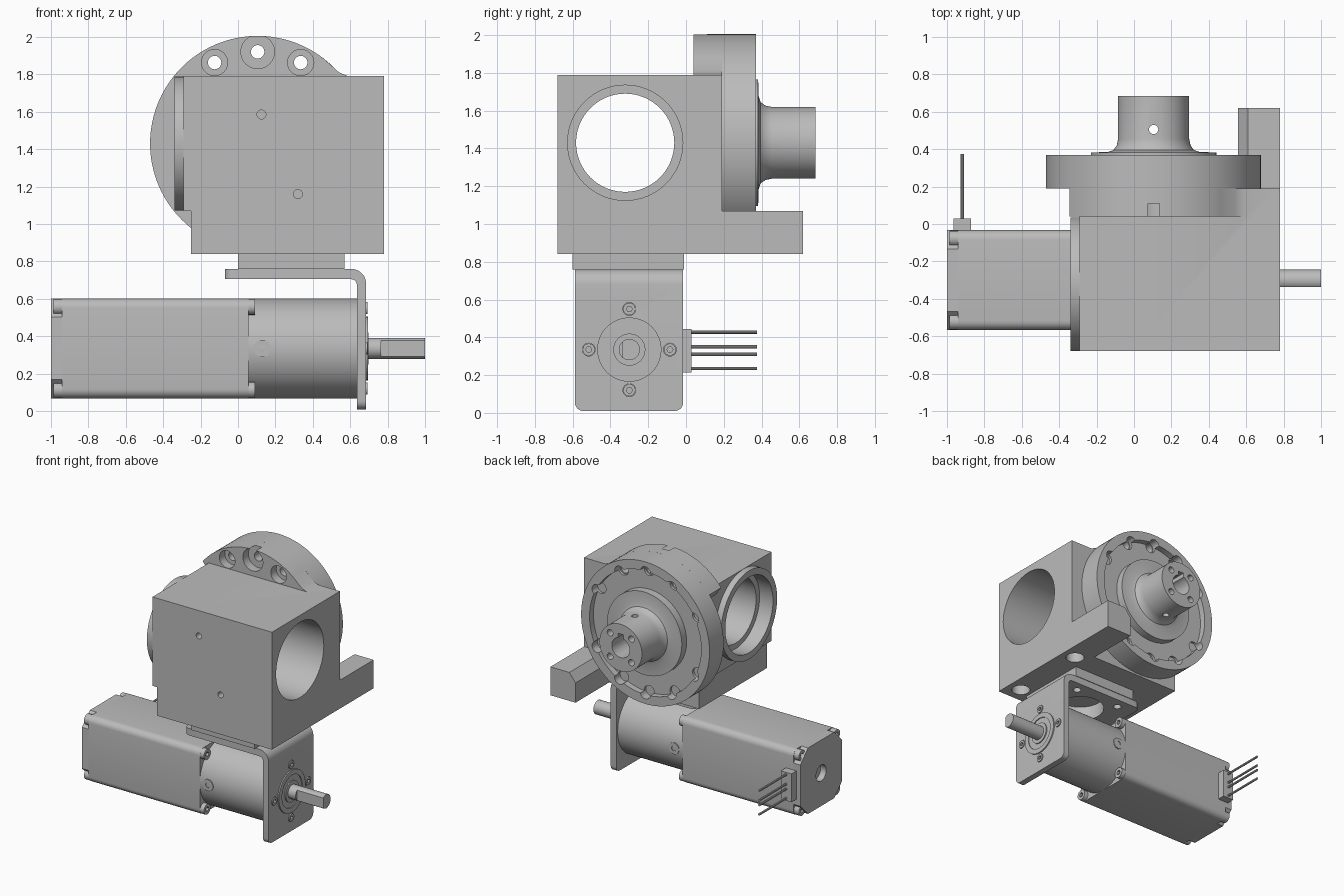
import bpy, bmesh, math
from mathutils import Vector

if "Cube" in bpy.data.objects:
    bpy.data.objects.remove(bpy.data.objects["Cube"], do_unlink=True)

metal = bpy.data.materials.new("plain_grey_metal")
metal.use_nodes = True
metal.diffuse_color = (0.5, 0.5, 0.5, 1)
metal.node_tree.nodes["Principled BSDF"].inputs["Base Color"].default_value = (0.5, 0.5, 0.5, 1)


def finish(name, bm):
    bmesh.ops.recalc_face_normals(bm, faces=bm.faces)
    mesh = bpy.data.meshes.new(name)
    bm.to_mesh(mesh)
    bm.free()
    mesh.materials.append(metal)
    ob = bpy.data.objects.new(name, mesh)
    bpy.context.collection.objects.link(ob)
    return ob


def place(axis, u, v, w):
    """Cross-section point (u, v) at height w along the axis."""
    return {"x": (w, u, v), "y": (u, w, v), "z": (u, v, w)}[axis]


def prism(name, axis, pts, a, b):
    bm = bmesh.new()
    lo = [bm.verts.new(place(axis, u, v, a)) for u, v in pts]
    hi = [bm.verts.new(place(axis, u, v, b)) for u, v in pts]
    bm.faces.new(lo)
    bm.faces.new(hi)
    for i in range(len(pts)):
        j = (i + 1) % len(pts)
        bm.faces.new((lo[i], lo[j], hi[j], hi[i]))
    return finish(name, bm)


def arc(cu, cv, r, start, end, n):
    angles = [math.radians(start + (end - start) * i / n) for i in range(n + 1)]
    return [(cu + r * math.cos(t), cv + r * math.sin(t)) for t in angles]


def cyl(name, axis, u, v, r, a, b, n=32):
    return prism(name, axis, arc(u, v, r, 0, 360, n)[:-1], a, b)


def box(name, x, y, z):
    return prism(name, "z", [(x[0], y[0]), (x[1], y[0]), (x[1], y[1]), (x[0], y[1])], *z)


def rounded(u0, u1, v0, v1, r, n=6):
    return (arc(u1 - r, v1 - r, r, 0, 90, n) + arc(u0 + r, v1 - r, r, 90, 180, n)
            + arc(u0 + r, v0 + r, r, 180, 270, n) + arc(u1 - r, v0 + r, r, 270, 360, n))


def boolean(ob, other, operation="DIFFERENCE"):
    mod = ob.modifiers.new("boolean", "BOOLEAN")
    mod.operation = operation
    mod.solver = "EXACT"
    mod.object = other
    bpy.context.view_layer.objects.active = ob
    bpy.ops.object.modifier_apply(modifier=mod.name)
    bpy.data.objects.remove(other, do_unlink=True)


def drill(ob, axis, u, v, r, a, b, n=24):
    boolean(ob, cyl("drill", axis, u, v, r, a, b, n))


GX, GZ, GR = 0.105, 1.43, 0.575      # output wheel centre and radius
BY = -0.322                          # main bore centre
MY, MZ, MH = -0.3, 0.335, 0.267      # motor axis and half width

# Main housing, with mounting foot, bore flange and wheel backing
housing = box("gear_housing", (-0.25, 0.78), (-0.68, 0.19), (0.84, 1.79))
boolean(housing, box("side", (-0.29, 0), (-0.68, 0.19), (1.07, 1.79)), "UNION")
foot = prism("foot", "y", [(0.555, 0.84), (0.78, 0.84), (0.78, 1.07), (0.61, 1.07), (0.555, 1.0)], 0, 0.62)
boolean(housing, foot, "UNION")
boolean(housing, cyl("flange", "x", BY, GZ, 0.358, -0.34, 0, 64), "UNION")
backing = [(-0.2, 1.6), (0.5, 1.6), (0.6, 1.785), (0.54, 1.81)] + arc(GX, GZ, GR, 52, 141.3, 32)
boolean(housing, prism("backing", "y", backing, 0.04, 0.19), "UNION")

# Stepped bore, screw holes and mounting holes
drill(housing, "x", BY, GZ, 0.26, -0.5, 1, 64)
drill(housing, "x", BY, GZ, 0.305, -0.5, -0.22, 64)
drill(housing, "x", BY, GZ, 0.305, 0.2, 1, 64)
for x, z in ((0.125, 1.585), (0.32, 1.16)):
    drill(housing, "y", x, z, 0.024, -0.8, -0.6)
for y in (-0.555, 0.09):
    drill(housing, "z", 0.665, y, 0.07, 0.7, 1.02)
for angle, r in ((62, 0.07), (90, 0.09), (118, 0.07)):
    t = math.radians(angle)
    u, v = GX + 0.49 * math.cos(t), GZ + 0.49 * math.sin(t)
    drill(housing, "y", u, v, 0.036, 0, 0.25)
    drill(housing, "y", u, v, r, 0, 0.11)

# Output wheel: rim, recess, raised flange and hub turned around one axis
profile = [(0, 0.19), (GR, 0.19), (GR, 0.37), (0.5, 0.37), (0.5, 0.32), (0.335, 0.32),
           (0.335, 0.382), (0.245, 0.385), (0.215, 0.395), (0.197, 0.42), (0.19, 0.455),
           (0.19, 0.685), (0, 0.685)]
bm = bmesh.new()
vs = [bm.verts.new((GX + r, y, GZ)) for r, y in profile]
es = [bm.edges.new(pair) for pair in zip(vs, vs[1:])]
bmesh.ops.spin(bm, geom=vs + es, cent=(GX, 0, GZ), axis=(0, 1, 0), angle=math.tau, steps=96)
bmesh.ops.remove_doubles(bm, verts=bm.verts, dist=0.0005)
wheel = finish("output_wheel", bm)
for angle in (28, 62, 90, 118, 152, 208, 242, 270, 298, 332):
    t = math.radians(angle)
    u, v = GX + 0.49 * math.cos(t), GZ + 0.49 * math.sin(t)
    drill(wheel, "y", u, v, 0.045, 0.3, 0.4)
    if 60 < angle < 120:
        drill(wheel, "y", u, v, 0.036, 0.1, 0.4)
drill(wheel, "y", GX, GZ, 0.08, 0.4, 0.8, 32)
boolean(wheel, box("keyway", (GX - 0.025, GX + 0.025), (0.4, 0.8), (GZ, GZ + 0.11)))
drill(wheel, "z", GX, 0.505, 0.025, 1.1, 1.75)
for angle in (45, 135, 225, 315):
    (u, v), _ = arc(GX, GZ, 0.135, angle, angle, 1)
    drill(wheel, "y", u, v, 0.026, 0.6, 0.8, 16)

# Adapter pad and bent motor bracket
pad = box("adapter_pad", (0, 0.57), (-0.6, -0.01), (0.76, 0.84))
bend = ([(-0.07, 0.705)] + arc(0.605, 0.675, 0.03, 90, 0, 6) + [(0.635, 0.01), (0.685, 0.01)]
        + arc(0.605, 0.68, 0.08, 0, 90, 8) + [(-0.07, 0.76)])
bracket = prism("motor_bracket", "y", bend, -0.588, -0.015)
outline = prism("outline", "x", rounded(-0.588, -0.015, 0.01, 1.2, 0.045), -0.5, 1)
boolean(bracket, outline, "INTERSECT")
outline = prism("outline", "z", rounded(-0.07, 1, -0.588, -0.015, 0.045), -0.5, 1)
boolean(bracket, outline, "INTERSECT")
for part, low, high in ((bracket, 0.69, 0.78), (pad, 0.74, 0.82)):
    drill(part, "z", 0.285, MY, 0.18, low, high, 48)
for x in (0.085, 0.485):
    for y in (-0.5, -0.1):
        drill(bracket, "z", x, y, 0.03, 0.69, 0.78)

# Pilot boss, rings and screws on the bracket face
boss = cyl("pilot_boss", "x", MY, MZ, 0.17, 0.6, 0.695, 48)
drill(boss, "x", MY, MZ, 0.13, 0.688, 0.72, 48)
cyl("shaft_collar", "x", MY, MZ, 0.085, 0.66, 0.697)
for i in range(4):
    t = i * math.pi / 2
    u, v = MY + 0.215 * math.cos(t), MZ + 0.215 * math.sin(t)
    drill(bracket, "x", u, v, 0.034, 0.62, 0.7)
    screw = cyl("bracket_screw", "x", u, v, 0.032, 0.62, 0.692)
    drill(screw, "x", u, v, 0.016, 0.675, 0.7, 6)

# Output shaft with a flat on its front
shaft = cyl("output_shaft", "x", MY, MZ, 0.056, 0.6, 1.0)
boolean(shaft, box("flat", (0.765, 1.1), (-0.5, MY - 0.037), (0, 1)))

# Gearbox with a ringed plug on each side
cyl("gearbox", "x", MY, MZ, MH, 0.05, 0.636, 64)
for side in (-1, 1):
    plug = cyl("gearbox_plug", "y", 0.13, MZ, 0.046, MY + side * 0.2, MY + side * 0.271)
    drill(plug, "y", 0.13, MZ, 0.02, MY + side * 0.255, MY + side * 0.3)

# Motor body, end cap and corner screws
square = (MY - MH, MY + MH, MZ - MH, MZ + MH)
prism("motor_body", "x", rounded(*square, 0.05), -0.94, 0.055)
cap = prism("motor_end_cap", "x", rounded(*square, 0.1, 1), -1.0, -0.94)
drill(cap, "x", MY, MZ, 0.065, -1.1, -0.95)
for sy in (-1, 1):
    for sz in (-1, 1):
        u, v = MY + sy * 0.222, MZ + sz * 0.222
        for name, a, b, mouth in (("front_screw", 0.05, 0.09, 0.09), ("rear_screw", -0.985, -0.93, -0.985)):
            screw = cyl(name, "x", u, v, 0.042, a, b, 20)
            drill(screw, "x", u, v, 0.02, mouth - 0.02, mouth + 0.02, 6)

# Connector and its pins
box("connector", (-0.965, -0.87), (-0.06, 0.03), (0.215, 0.445))
for z in (0.235, 0.31, 0.35, 0.427):
    cyl("connector_pin", "y", -0.917, z, 0.009, 0.02, 0.375, 10)

# Smooth round surfaces, keeping sharp edges
bpy.ops.object.select_all(action="DESELECT")
for ob in bpy.context.collection.objects:
    if ob.type == "MESH":
        ob.select_set(True)
        bpy.context.view_layer.objects.active = ob
bpy.ops.object.shade_smooth_by_angle(angle=math.radians(30))
